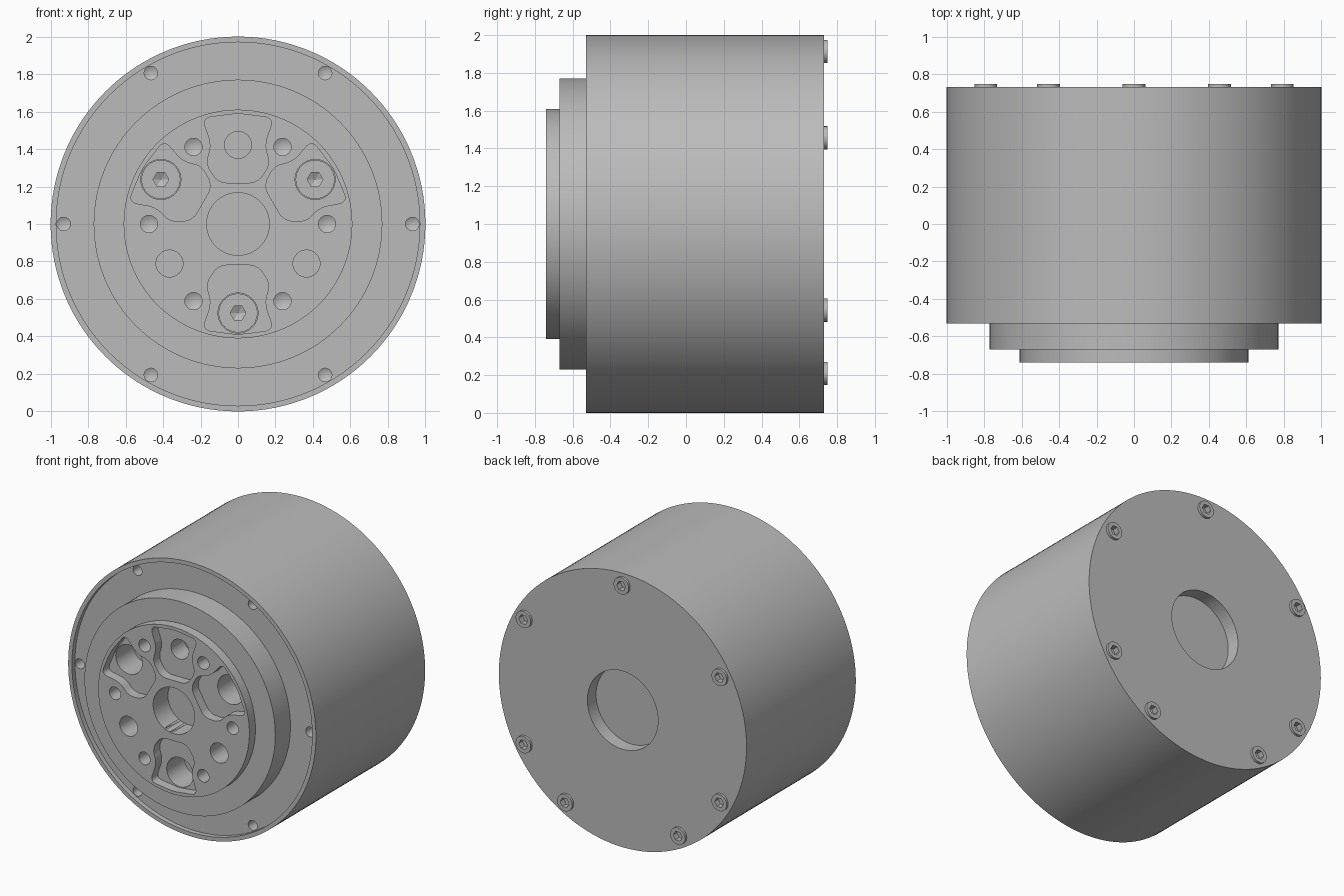
import bpy, bmesh
from math import sin, cos, radians, pi
from mathutils import Matrix, Vector

cube = bpy.data.objects.get("Cube")
if cube:
    bpy.data.objects.remove(cube, do_unlink=True)

grey = bpy.data.materials.new("machined grey")
grey.use_nodes = True
GREY = (0.5, 0.5, 0.5, 1)
grey.diffuse_color = GREY
grey.node_tree.nodes["Principled BSDF"].inputs["Base Color"].default_value = GREY

FRONT, SHOULDER, BACK = -0.74, -0.53, 0.73
INNER = 0.1                     # depth where the hub ends inside the housing
POCKET = FRONT + 0.07


def finish(bm, name):
    bmesh.ops.recalc_face_normals(bm, faces=bm.faces)
    mesh = bpy.data.meshes.new(name)
    bm.to_mesh(mesh)
    bm.free()
    mesh.materials.append(grey)
    obj = bpy.data.objects.new(name, mesh)
    bpy.context.collection.objects.link(obj)
    return obj


def polar(radius, angle):
    """Offset in the x-z plane from the main axis."""
    a = radians(angle)
    return Vector((radius * cos(a), 0, 1 + radius * sin(a)))


def lathe(name, profile, centre=Vector((0, 0, 1)), steps=32, closed=False):
    """Spin (radius, y) points about an axis along y."""
    bm = bmesh.new()
    verts = [bm.verts.new((r, y, 0)) for r, y in profile]
    edges = [bm.edges.new(pair) for pair in zip(verts, verts[1:])]
    if closed:
        edges.append(bm.edges.new((verts[-1], verts[0])))
    bmesh.ops.spin(bm, geom=verts + edges, cent=(0, 0, 0), axis=(0, 1, 0),
                   angle=2 * pi, steps=steps, use_merge=True)
    bmesh.ops.remove_doubles(bm, verts=bm.verts, dist=1e-5)
    bmesh.ops.translate(bm, verts=bm.verts, vec=centre)
    return finish(bm, name)


def rod(name, r, y0, y1, centre=Vector((0, 0, 1)), steps=32, tip=0.0):
    """Solid cylinder along y, with an optional drill point at y1."""
    return lathe(name, [(0, y0), (r, y0), (r, y1), (0, y1 + tip)], centre, steps)


def pocket_cutter(angle):
    """Waisted, rounded lightening pocket."""
    half = [(0.19, 0.565), (0.14, 0.42), (0.172, 0.32), (0.105, 0.22)]
    outline = [(0, 0.59)] + half + [(-u, v) for u, v in reversed(half)]
    bm = bmesh.new()
    base = bm.faces.new([bm.verts.new((u, FRONT - 0.1, v)) for u, v in outline])
    out = bmesh.ops.extrude_face_region(bm, geom=[base])
    top = [g for g in out["geom"] if isinstance(g, bmesh.types.BMVert)]
    bmesh.ops.translate(bm, verts=top, vec=(0, POCKET - FRONT + 0.1, 0))
    walls = [e for e in bm.edges
             if abs(e.verts[0].co.y - e.verts[1].co.y) > 0.05]
    bmesh.ops.bevel(bm, geom=walls, offset=0.042, segments=5, profile=0.5,
                    affect='EDGES')
    bm.transform(Matrix.Translation((0, 0, 1)) @ Matrix.Rotation(radians(angle), 4, 'Y'))
    return finish(bm, "pocket_cutter")


def cut(obj, cutters):
    bpy.context.view_layer.objects.active = obj
    for cutter in cutters:
        cutter.hide_render = True
        mod = obj.modifiers.new("cut", 'BOOLEAN')
        mod.operation, mod.solver, mod.object = 'DIFFERENCE', 'EXACT', cutter
        bpy.ops.object.modifier_apply(modifier=mod.name)
        bpy.data.objects.remove(cutter, do_unlink=True)


def smooth(obj):
    bpy.ops.object.select_all(action='DESELECT')
    obj.select_set(True)
    bpy.context.view_layer.objects.active = obj
    bpy.ops.object.shade_smooth_by_angle(angle=radians(25))


# Housing: drum with front lip, recessed face and rear bore
recess = SHOULDER + 0.035
housing = lathe("housing", [
    (0, BACK - 0.1), (0.285, BACK - 0.1), (0.285, BACK), (1, BACK),
    (1, SHOULDER), (0.97, SHOULDER), (0.97, recess), (0.77, recess),
    (0.77, INNER), (0, INNER)], steps=128)
cut(housing, [rod("rim_drill", 0.036, recess - 0.02, recess + 0.1,
                  polar(0.93, a), 24, 0.02) for a in range(0, 360, 60)])
smooth(housing)

# Stepped flange around the hub
flange = lathe("flange_ring", [(0.61, -0.67), (0.77, -0.67), (0.77, INNER),
                               (0.61, INNER)], steps=128, closed=True)
smooth(flange)

# Hub with pockets, drilled holes and a centre bore
hub = rod("output_hub", 0.61, FRONT, INNER, steps=128)
cutters = [pocket_cutter(a) for a in range(0, 360, 60)]
cutters.append(rod("centre_drill", 0.167, FRONT - 0.1, FRONT + 0.17, steps=64))
for a in range(0, 360, 60):
    cutters.append(rod("hub_drill", 0.046, FRONT - 0.1, FRONT + 0.12,
                       polar(0.475, a), 24, 0.025))
for a in (30, 150, 270):
    cutters.append(rod("screw_bore", 0.107, FRONT - 0.1, FRONT + 0.4, polar(0.475, a)))
for a in (90, 210, 330):
    cutters.append(rod("pin_bore", 0.072, FRONT - 0.1, FRONT + 0.22, polar(0.422, a)))
cut(hub, cutters)
smooth(hub)

# Sunken socket screws in the hub
head = FRONT + 0.27
for a in (30, 150, 270):
    screw = rod("hub_screw", 0.104, head, FRONT + 0.42, polar(0.475, a))
    cut(screw, [rod("socket", 0.042, head - 0.05, head + 0.06,
                    polar(0.475, a), 6, 0.02)])
    smooth(screw)

# Raised socket screws on the back
for a in (-120, -60, -30, 30, 90, 150, 210):
    spot = polar(0.913, a)
    screw = rod("back_screw", 0.061, BACK - 0.05, BACK + 0.018, spot)
    cut(screw, [rod("socket", 0.036, BACK + 0.05, BACK - 0.025, spot, 6)])
    cut(housing, [rod("seat", 0.0605, BACK + 0.05, BACK - 0.04, spot)])
    smooth(screw)
smooth(housing)
